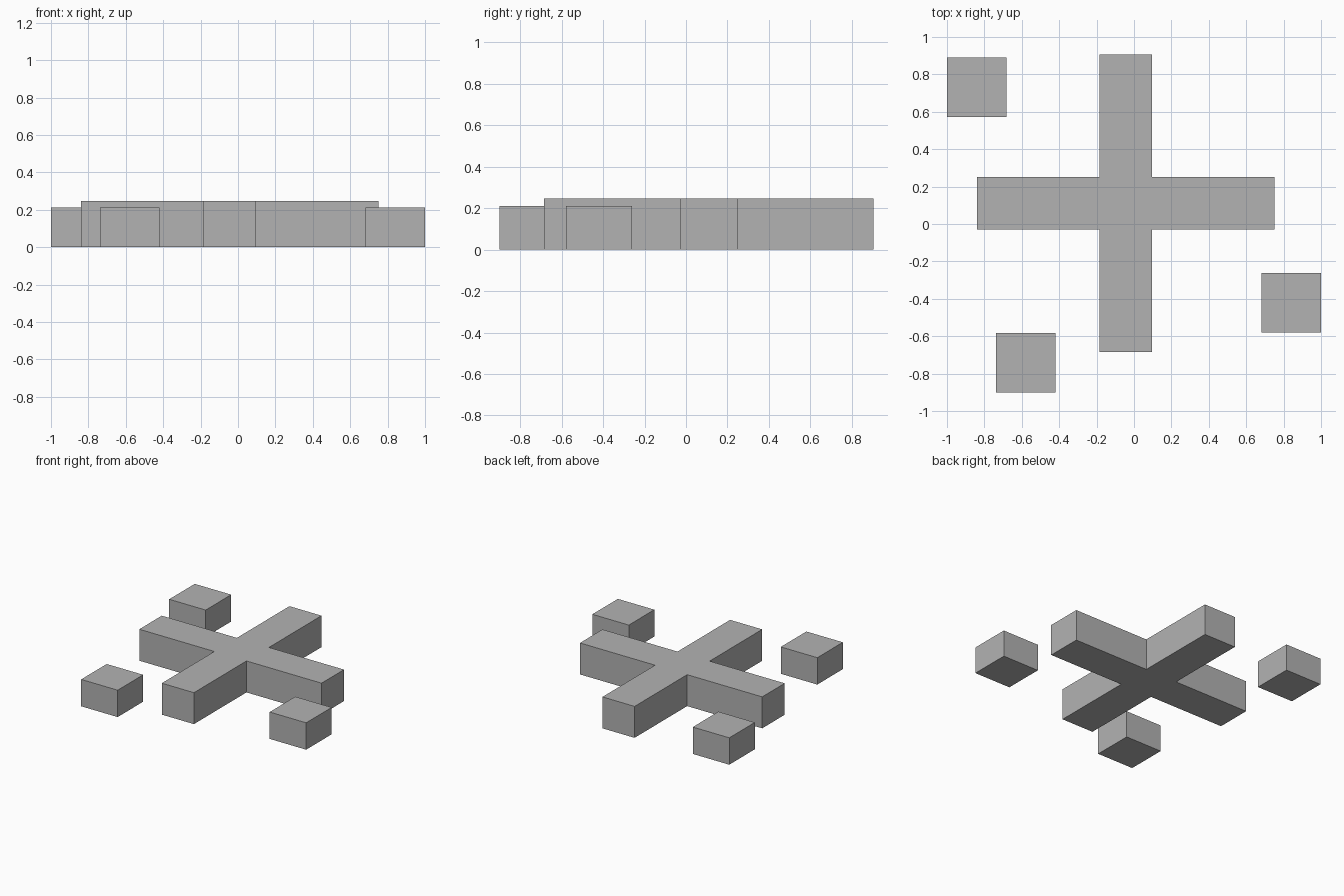
import bpy
import bmesh

if "Cube" in bpy.data.objects:
    bpy.data.objects.remove(bpy.data.objects["Cube"])

grey = bpy.data.materials.new("plain grey")
grey.diffuse_color = (0.45, 0.45, 0.45, 1.0)
grey.use_nodes = True
grey.node_tree.nodes["Principled BSDF"].inputs["Base Color"].default_value = grey.diffuse_color


def extruded(name, outline, height, centre):
    """Solid prism standing on the ground, raised from a flat outline."""
    bm = bmesh.new()
    base = bm.faces.new([bm.verts.new((x, y, 0)) for x, y in outline])
    top = bmesh.ops.extrude_face_region(bm, geom=[base], use_keep_orig=True)
    verts = [v for v in top["geom"] if isinstance(v, bmesh.types.BMVert)]
    bmesh.ops.translate(bm, verts=verts, vec=(0, 0, height))
    bmesh.ops.recalc_face_normals(bm, faces=bm.faces)
    mesh = bpy.data.meshes.new(name)
    bm.to_mesh(mesh)
    bm.free()
    mesh.materials.append(grey)
    obj = bpy.data.objects.new(name, mesh)
    obj.location = (*centre, 0)
    bpy.context.collection.objects.link(obj)
    return obj


# Cross-shaped block: one arm outline, turned four times
REACH, HALF = 0.795, 0.14
cross = []
x_axis, y_axis = (1, 0), (0, 1)
for _ in range(4):
    for u, v in ((REACH, -HALF), (REACH, HALF), (HALF, HALF)):
        cross.append((u * x_axis[0] + v * y_axis[0], u * x_axis[1] + v * y_axis[1]))
    x_axis, y_axis = y_axis, (-x_axis[0], -x_axis[1])
extruded("cross_block", cross, 0.248, (-0.045, 0.11))

# Three loose square blocks around the cross
S = 0.159
square = [(-S, -S), (S, -S), (S, S), (-S, S)]
corners = {
    "back_left_block": (-0.841, 0.73),
    "front_left_block": (-0.579, -0.741),
    "right_block": (0.841, -0.42),
}
for name, centre in corners.items():
    extruded(name, square, 0.212, centre)
